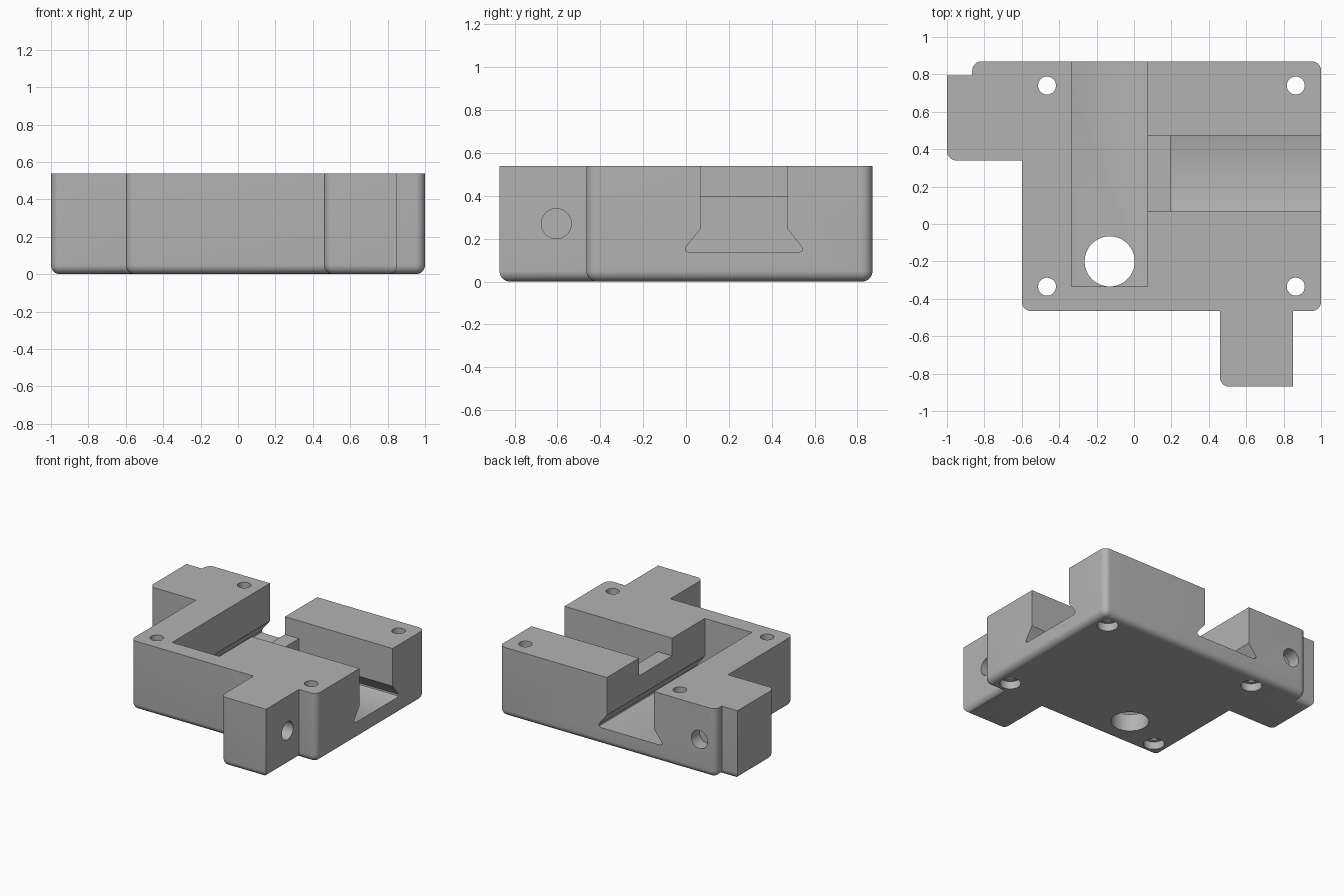
import bpy
import bmesh
from math import cos, sin, pi, radians, atan2
from mathutils import Vector, Matrix

cube = bpy.data.objects.get("Cube")
if cube:
    bpy.data.objects.remove(cube, do_unlink=True)

H = 0.538      # block height
R = 0.05       # bottom fillet and corner radius

grey = bpy.data.materials.new("machined_grey")
grey.use_nodes = True
color = (0.45, 0.45, 0.45, 1)
grey.diffuse_color = color
grey.node_tree.nodes["Principled BSDF"].inputs["Base Color"].default_value = color


def loft(name, loops):
    """Skin a stack of matching closed loops and cap both ends."""
    bm = bmesh.new()
    rings = [[bm.verts.new(p) for p in loop] for loop in loops]
    n = len(rings[0])
    for low, high in zip(rings, rings[1:]):
        for i in range(n):
            j = (i + 1) % n
            bm.faces.new((low[i], low[j], high[j], high[i]))
    bm.faces.new(rings[0][::-1])
    bm.faces.new(rings[-1])
    bmesh.ops.recalc_face_normals(bm, faces=bm.faces)
    mesh = bpy.data.meshes.new(name)
    bm.to_mesh(mesh)
    bm.free()
    mesh.materials.append(grey)
    obj = bpy.data.objects.new(name, mesh)
    bpy.context.collection.objects.link(obj)
    return obj


# Block outline, counter-clockwise: x, y, rounded corner or not
OUTLINE = [(-0.6, -0.465, 1), (0.46, -0.465, 0), (0.46, -0.87, 1), (0.85, -0.87, 0),
           (0.85, -0.465, 0), (1, -0.465, 1), (1, 0.87, 1), (-0.865, 0.87, 1),
           (-0.865, 0.795, 0), (-1, 0.795, 0), (-1, 0.34, 1), (-0.6, 0.34, 0)]


def outline(inset, z, steps=8):
    pts = []
    n = len(OUTLINE)
    for i, (x, y, rounded) in enumerate(OUTLINE):
        here = Vector((x, y))
        before = (here - Vector(OUTLINE[i - 1][:2])).normalized()
        after = (Vector(OUTLINE[(i + 1) % n][:2]) - here).normalized()
        inward = Vector((-before.y - after.y, before.x + after.x))
        if rounded:
            center = here + inward * R
            start = atan2(-before.x, before.y)
            for k in range(steps + 1):
                a = start + k / steps * pi / 2
                rad = R - inset
                pts.append((center.x + rad * cos(a), center.y + rad * sin(a), z))
        else:
            p = here + inward * inset
            pts.append((p.x, p.y, z))
    return pts


# Block with a filleted bottom edge
loops = []
for k in range(9):
    a = k / 8 * pi / 2
    loops.append(outline(R * 0.98 * (1 - sin(a)), R * (1 - cos(a))))
loops.append(outline(0, H))
body = loft("slotted_block", loops)


def cut(cutter):
    mod = body.modifiers.new(cutter.name, "BOOLEAN")
    mod.operation = "DIFFERENCE"
    mod.solver = "EXACT"
    mod.object = cutter
    cutter.hide_render = True
    bpy.context.view_layer.objects.active = body
    bpy.ops.object.modifier_apply(modifier=mod.name)
    bpy.data.objects.remove(cutter, do_unlink=True)


def hole(name, center, radius, depth, axis="Z"):
    """Cylinder cutter running from center along an axis."""
    turn = {"Z": Matrix(), "X": Matrix.Rotation(pi / 2, 4, "Y"),
            "Y": Matrix.Rotation(-pi / 2, 4, "X")}[axis]
    place = Matrix.Translation(center) @ turn
    ring = [(radius * cos(2 * pi * i / 48), radius * sin(2 * pi * i / 48)) for i in range(48)]
    cut(loft(name, [[place @ Vector((x, y, z)) for x, y in ring] for z in (0, depth)]))


# Dovetail half profile: half width, height
HALF = [(0.203, 0.7), (0.203, 0.245), (0.265, 0.168), (0.272, 0.155),
        (0.27, 0.143), (0.255, 0.135)]
DOVETAIL = HALF + [(-w, z) for w, z in reversed(HALF)]

# Long channel open at the back, cross channel open at +x
cut(loft("long_channel", [[(-0.13 + w, y, z) for w, z in DOVETAIL] for y in (-0.335, 1)]))
cut(loft("cross_channel", [[(x, 0.27 + w, z) for w, z in DOVETAIL] for x in (0.195, 1.2)]))

# Shallow notch joining the two channels
NOTCH = [(-0.203, 0.4), (0.203, 0.4), (0.203, 0.7), (-0.203, 0.7)]
cut(loft("joining_notch", [[(x, 0.27 + w, z) for w, z in NOTCH] for x in (0, 0.25)]))

# Large drain hole in the channel floor
hole("floor_hole", (-0.13, -0.2, -0.1), 0.134, 0.35)

# Counterbored screw holes
for x in (-0.465, 0.865):
    for y in (-0.335, 0.74):
        hole("screw_hole", (x, y, -0.1), 0.048, 1)
        hole("counterbore", (x, y, -0.1), 0.075, 0.16)

# Blind side holes in the two tabs
hole("front_tab_hole", (0.75, -0.605, 0.27), 0.07, 0.3, "X")
hole("side_tab_hole", (-0.725, 0.77, 0.27), 0.07, 0.3, "Y")

bpy.ops.object.select_all(action="DESELECT")
body.select_set(True)
bpy.context.view_layer.objects.active = body
bpy.ops.object.shade_smooth_by_angle(angle=radians(30))
